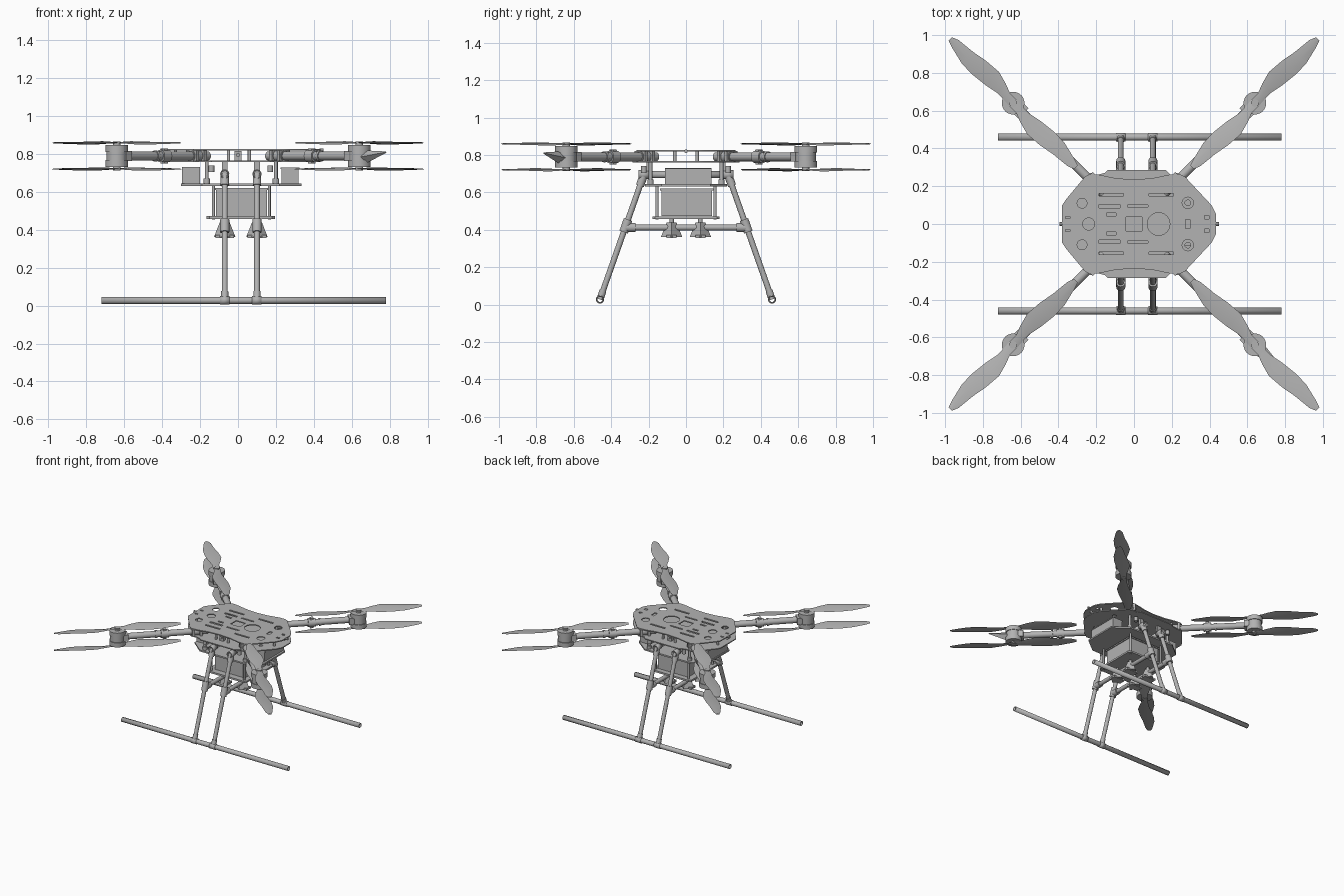
import bpy, bmesh, math
from mathutils import Vector, Matrix

if "Cube" in bpy.data.objects:
    bpy.data.objects.remove(bpy.data.objects["Cube"])

grey = bpy.data.materials.new("light_grey")
grey.use_nodes = True
grey.diffuse_color = (0.45, 0.45, 0.45, 1)
grey.node_tree.nodes["Principled BSDF"].inputs["Base Color"].default_value = (0.45, 0.45, 0.45, 1)
parts = []


def add(name, mesh):
    ob = bpy.data.objects.new(name, mesh)
    bpy.context.collection.objects.link(ob)
    mesh.materials.clear()
    mesh.materials.append(grey)
    parts.append(ob)
    return ob


def from_bmesh(name, bm):
    bmesh.ops.recalc_face_normals(bm, faces=bm.faces)
    mesh = bpy.data.meshes.new(name)
    bm.to_mesh(mesh)
    bm.free()
    return add(name, mesh)


def box(name, center, size, turn=0):
    bm = bmesh.new()
    m = Matrix.Translation(center) @ Matrix.Rotation(turn, 4, 'Z') @ Matrix.Diagonal((*size, 1))
    bmesh.ops.create_cube(bm, size=1, matrix=m)
    return from_bmesh(name, bm)


def rod(name, a, b, r, r2=None, hollow=False, sides=24):
    a, b = Vector(a), Vector(b)
    m = Matrix.Translation((a + b) / 2) @ (b - a).to_track_quat('Z', 'Y').to_matrix().to_4x4()
    bm = bmesh.new()
    bmesh.ops.create_cone(bm, cap_ends=not hollow, segments=sides, radius1=r,
                          radius2=r if r2 is None else r2, depth=(b - a).length, matrix=m)
    ob = from_bmesh(name, bm)
    if hollow:
        wall = ob.modifiers.new("wall", 'SOLIDIFY')
        wall.thickness, wall.offset = 0.005, -1
    return ob


def circle(x, y, r, n=24):
    return [(x + r * math.cos(i * math.tau / n), y + r * math.sin(i * math.tau / n)) for i in range(n)]


def rect(x, y, w, h):
    return [(x - w / 2, y - h / 2), (x + w / 2, y - h / 2), (x + w / 2, y + h / 2), (x - w / 2, y + h / 2)]


def plate(name, z, thick, outline, holes=()):
    """Flat sheet with cut holes, from a filled curve."""
    cu = bpy.data.curves.new(name, 'CURVE')
    cu.dimensions, cu.fill_mode, cu.extrude = '2D', 'BOTH', thick / 2
    for loop in (outline, *holes):
        sp = cu.splines.new('POLY')
        sp.points.add(len(loop) - 1)
        for p, (x, y) in zip(sp.points, loop):
            p.co = (x, y, 0, 1)
        sp.use_cyclic_u = True
    tmp = bpy.data.objects.new("tmp", cu)
    bpy.context.collection.objects.link(tmp)
    dg = bpy.context.evaluated_depsgraph_get()
    mesh = bpy.data.meshes.new_from_object(tmp.evaluated_get(dg))
    bpy.data.objects.remove(tmp)
    mesh.transform(Matrix.Translation((0, 0, z)))
    return add(name, mesh)


def mirrored(half):
    return half + [(x, -y) for x, y in reversed(half)]


# Frame plates: waisted sides, blunt nose and tail
edge = [(-0.38, 0.10), (-0.36, 0.13), (-0.26, 0.25), (-0.235, 0.265), (-0.19, 0.262), (-0.1, 0.243),
        (0, 0.235), (0.1, 0.243), (0.19, 0.262), (0.24, 0.265), (0.27, 0.25), (0.41, 0.1), (0.435, 0.05)]
holes = [circle(0.13, 0, 0.06), rect(0, 0, 0.085, 0.075), circle(-0.24, 0, 0.032), rect(0.285, 0, 0.025, 0.05)]
for s in (1, -1):
    holes += [circle(-0.275, s * 0.11, 0.026), circle(0.285, s * 0.112, 0.03), rect(0.385, s * 0.035, 0.025, 0.018),
              rect(-0.35, s * 0.035, 0.025, 0.012), rect(-0.12, s * 0.155, 0.13, 0.014),
              rect(0.145, s * 0.155, 0.13, 0.014), rect(-0.13, s * 0.095, 0.11, 0.018),
              rect(0.02, s * 0.095, 0.11, 0.012), rect(-0.12, s * 0.05, 0.05, 0.014)]
plate("top_plate", 0.822, 0.008, mirrored(edge), holes)
tabbed = edge[:5] + [(-0.155, 0.27), (-0.14, 0.285), (0.17, 0.285), (0.185, 0.27)] + edge[8:]
plate("bottom_plate", 0.763, 0.008, mirrored(tabbed), [circle(0.285, s * 0.112, 0.015) for s in (1, -1)])
for x, tag in ((-0.385, "right"), (0.44, "left")):
    rod(tag + "_end_pin", (x - 0.01, 0, 0.82), (x + 0.01, 0, 0.82), 0.01, sides=8)

# Spacers between the plates
for i, x in enumerate((-0.33, -0.2, -0.05, 0.06, 0.2, 0.37)):
    for s in (1, -1):
        y = s * (0.06 if abs(x) > 0.3 else 0.21)
        rod(f"spacer_{i}_{'back' if s > 0 else 'front'}", (x, y, 0.76), (x, y, 0.82), 0.009, sides=12)
for s, tag in ((1, "back"), (-1, "front")):
    box(tag + "_sensor", (0, s * 0.2, 0.79), (0.035, 0.03, 0.05))
    rod(tag + "_sensor_lens", (0, s * 0.2, 0.795), (0, s * 0.225, 0.795), 0.011, sides=16)

# Propeller: lofted blade sections (distance, leading edge, trailing edge, rise by pitch)
stations = [(0.0, 0.026, -0.026, 0.003), (0.05, 0.026, -0.022, 0.004), (0.1, 0.045, -0.022, 0.007),
            (0.17, 0.064, -0.036, 0.009), (0.26, 0.057, -0.046, 0.007), (0.34, 0.042, -0.044, 0.005),
            (0.44, 0.032, -0.02, 0.003), (0.475, 0.018, -0.008, 0.001)]


def propeller(name, center, angle, hand):
    bm = bmesh.new()
    for half in (0, math.pi):
        m = Matrix.Translation(center) @ Matrix.Rotation(angle + half, 4, 'Z')
        rings = []
        for u, lead, trail, rise in stations:
            mid = (lead + trail) / 2
            section = ((lead, rise), (mid, 0.004), (trail, -rise), (mid, -0.003))
            rings.append([bm.verts.new(m @ Vector((u, hand * v, z))) for v, z in section])
        for a, b in zip(rings, rings[1:]):
            for i in range(4):
                bm.faces.new((a[i], a[(i + 1) % 4], b[(i + 1) % 4], b[i]))
        bm.faces.new(rings[-1])
    return from_bmesh(name, bm)


# Four arms with stacked motors and propellers
for sx, side in ((1, "left"), (-1, "right")):
    for sy, end in ((1, "back"), (-1, "front")):
        tag = f"{end}_{side}_"
        turn = math.atan2(sy, sx)

        def at(d, z):
            return (sx * d, sy * d, z)

        rod(tag + "arm", at(0.16, 0.79), at(0.62, 0.79), 0.024)
        rod(tag + "arm_sleeve", at(0.19, 0.79), at(0.25, 0.79), 0.03)
        rod(tag + "arm_collar", at(0.37, 0.79), at(0.41, 0.79), 0.033)
        rod(tag + "arm_ring", at(0.43, 0.79), at(0.44, 0.79), 0.029)
        box(tag + "arm_latch", at(0.39, 0.79), (0.025, 0.03, 0.08), turn)
        for d in (0.2, 0.24):
            box(f"{tag}clamp_{int(d * 100)}", at(d, 0.792), (0.02, 0.08, 0.056), turn)
        box(tag + "motor_mount", at(0.625, 0.79), (0.11, 0.075, 0.052), turn)
        for z0, z1, tier in ((0.812, 0.848, "upper"), (0.732, 0.768, "lower")):
            rod(f"{tag}{tier}_motor", at(0.64, z0), at(0.64, z1), 0.06, sides=32)
        rod(tag + "motor_core", at(0.64, 0.762), at(0.64, 0.818), 0.054, sides=32)
        rod(tag + "shaft", at(0.64, 0.714), at(0.64, 0.867), 0.02)
        for z, tier in ((0.859, "upper"), (0.721, "lower")):
            propeller(f"{tag}{tier}_propeller", at(0.64, z), turn, sx * sy)
rod("front_left_motor_fin", (0.67, -0.67, 0.785), (0.78, -0.76, 0.81), 0.035, 0.004, sides=4)

# Equipment tray with side boxes, hung on posts
plate("equipment_tray", 0.638, 0.012, mirrored([(-0.3, 0.13), (-0.19, 0.22), (0.22, 0.22), (0.335, 0.13)]))
box("right_side_box", (-0.247, 0.012, 0.688), (0.095, 0.25, 0.085))
box("left_side_box", (0.275, 0.012, 0.685), (0.09, 0.25, 0.08))
box("left_box_lid", (0.275, 0.012, 0.724), (0.1, 0.25, 0.008))
for x in (-0.165, 0.2):
    for s, end in ((1, "back"), (-1, "front")):
        tag = f"{end}_{'left' if x > 0 else 'right'}_"
        rod(tag + "tray_post", (x, s * 0.19, 0.64), (x, s * 0.19, 0.762), 0.01, sides=12)
        rod(tag + "tray_post_foot", (x, s * 0.19, 0.64), (x, s * 0.19, 0.67), 0.017, sides=12)
        rod(tag + "damper", (x * 0.85, s * 0.225, 0.705), (x * 0.85, s * 0.225, 0.74), 0.015, sides=12)

# Battery box on its shelf
box("battery", (0.018, 0.004, 0.545), (0.27, 0.27, 0.145))
box("battery_lid", (0.018, 0.004, 0.615), (0.285, 0.285, 0.01))
plate("battery_shelf", 0.465, 0.014, mirrored([(-0.165, 0.165), (-0.15, 0.18), (0.18, 0.18), (0.195, 0.165)]))
for x in (-0.13, 0.165):
    for s, end in ((1, "back"), (-1, "front")):
        rod(f"{end}_{'left' if x > 0 else 'right'}_shelf_post", (x, s * 0.155, 0.455), (x, s * 0.155, 0.64), 0.008, sides=12)

# Landing gear: hollow tubes, splayed legs and skids
for x, side in ((-0.07, "right"), (0.1, "left")):
    rod(side + "_upper_tube", (x, -0.25, 0.695), (x, 0.25, 0.695), 0.019, hollow=True)
    rod(side + "_cross_tube", (x, -0.305, 0.412), (x, 0.305, 0.412), 0.016)
    for s, end in ((1, "back"), (-1, "front")):
        tag = f"{end}_{side}_"
        top, foot = Vector((x, s * 0.225, 0.695)), Vector((x, s * 0.46, 0.028))
        rod(tag + "leg", top, foot, 0.0155)
        rod(tag + "leg_socket", top, top.lerp(foot, 0.09), 0.022)
        rod(tag + "leg_joint", top + Vector((0, -0.03, 0)), top + Vector((0, 0.03, 0)), 0.024, hollow=True)
        rod(tag + "leg_clamp", top.lerp(foot, 0.36), top.lerp(foot, 0.46), 0.024)
        rod(tag + "tube_clamp", (x, s * 0.27, 0.412), (x, s * 0.325, 0.412), 0.024)
        rod(tag + "foot_joint", foot.lerp(top, 0.07), foot, 0.019)
        rod(tag + "foot_sleeve", foot - Vector((0.025, 0, 0)), foot + Vector((0.025, 0, 0)), 0.022, hollow=True)
        box(tag + "hanger", (x, s * 0.2, 0.735), (0.03, 0.02, 0.055))
        # Flared clamp under the shelf
        rod(tag + "flare", (x, s * 0.077, 0.362), (x, s * 0.077, 0.44), 0.057, 0.026, sides=4).rotation_euler = (0, 0, 0)
        box(tag + "flare_foot", (x, s * 0.077, 0.365), (0.1, 0.055, 0.016))
        rod(tag + "shelf_stud", (x, s * 0.077, 0.43), (x, s * 0.077, 0.465), 0.012, sides=12)
for s, end in ((1, "back"), (-1, "front")):
    rod(end + "_skid", (-0.72, s * 0.46, 0.028), (0.78, s * 0.46, 0.028), 0.0185, hollow=True)

# Smooth round parts, keep edges sharp
for ob in parts:
    ob.select_set(True)
bpy.context.view_layer.objects.active = parts[0]
bpy.ops.object.shade_smooth_by_angle(angle=math.radians(32))
